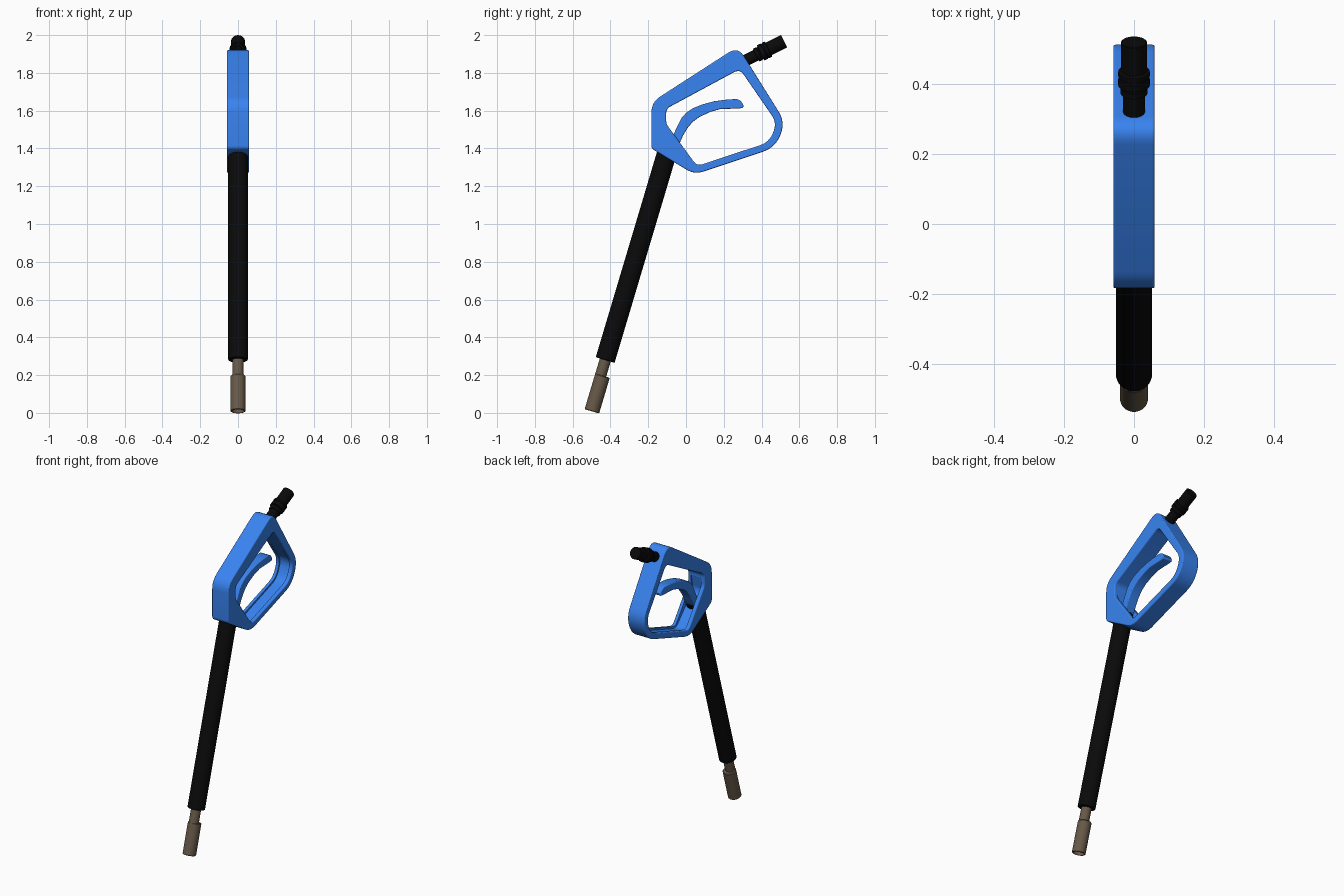
import bpy, bmesh, math
from mathutils import Vector

if "Cube" in bpy.data.objects:
    bpy.data.objects.remove(bpy.data.objects["Cube"])


def material(name, rgb):
    m = bpy.data.materials.new(name)
    m.diffuse_color = (*rgb, 1)
    m.use_nodes = True
    m.node_tree.nodes["Principled BSDF"].inputs["Base Color"].default_value = m.diffuse_color
    return m


BLUE = material("blue_plastic", (0.04, 0.23, 0.88))
BLACK = material("black_rubber", (0.003, 0.003, 0.003))
METAL = material("bronze_metal", (0.135, 0.10, 0.065))


def finish(name, bm, mat):
    bmesh.ops.recalc_face_normals(bm, faces=bm.faces)
    me = bpy.data.meshes.new(name)
    bm.to_mesh(me)
    bm.free()
    me.materials.append(mat)
    ob = bpy.data.objects.new(name, me)
    bpy.context.collection.objects.link(ob)
    return ob


def smooth(ob, angle=35):
    bpy.ops.object.select_all(action='DESELECT')
    bpy.context.view_layer.objects.active = ob
    ob.select_set(True)
    bpy.ops.object.shade_smooth_by_angle(angle=math.radians(angle))


def rounded(corners, n=6):
    """Corners (y, z, cut distance) -> outline with curved corners."""
    out = []
    for i, (y, z, d) in enumerate(corners):
        p = Vector((y, z))
        a = Vector(corners[i - 1][:2]) - p
        b = Vector(corners[(i + 1) % len(corners)][:2]) - p
        a, b = p + a.normalized() * d, p + b.normalized() * d
        for k in range(n + 1):
            t = k / n
            out.append(a * (1 - t) ** 2 + p * 2 * t * (1 - t) + b * t * t)
    return out


def prism(name, pts, half, mat):
    bm = bmesh.new()
    l, r = [[bm.verts.new((x, *p)) for p in pts] for x in (-half, half)]
    bm.faces.new(l)
    bm.faces.new(r)
    for i in range(len(pts)):
        bm.faces.new((l[i - 1], l[i], r[i], r[i - 1]))
    return finish(name, bm, mat)


def ring_prism(name, outer, inner, half, mat):
    bm = bmesh.new()
    loops = [[bm.verts.new((x, *p)) for p in pts]
             for x, pts in ((-half, outer), (half, outer), (half, inner), (-half, inner))]
    for a, b in zip(loops, loops[1:] + loops[:1]):
        for i in range(len(a)):
            bm.faces.new((a[i - 1], a[i], b[i], b[i - 1]))
    return finish(name, bm, mat)


def lathe(name, start, direction, profile, mat, n=32):
    """Revolve (distance, radius) points about an axis in the yz plane."""
    d = Vector((0, *direction)).normalized()
    u = Vector((1, 0, 0))
    v = d.cross(u)
    bm = bmesh.new()
    rings = []
    for t, r in profile:
        c = Vector((0, *start)) + d * t
        rings.append([bm.verts.new(c + r * (math.cos(k * math.tau / n) * u + math.sin(k * math.tau / n) * v))
                      for k in range(n)])
    for a, b in zip(rings, rings[1:]):
        for i in range(n):
            bm.faces.new((a[i - 1], a[i], b[i], b[i - 1]))
    bm.faces.new(rings[0])
    bm.faces.new(rings[-1])
    ob = finish(name, bm, mat)
    smooth(ob)
    return ob


def bevel(ob, width):
    m = ob.modifiers.new("bevel", 'BEVEL')
    m.width, m.segments, m.limit_method = width, 3, 'ANGLE'
    m.angle_limit = math.radians(50)


# Handle: closed loop of grip, post and hand guard
outer = rounded([(-0.183, 1.645, 0.055), (0.275, 1.94, 0.06), (0.527, 1.537, 0.07),
                 (0.472, 1.404, 0.07), (0.045, 1.262, 0.05), (-0.183, 1.40, 0.015)])
inner = rounded([(-0.105, 1.61, 0.025), (0.285, 1.82, 0.035), (0.482, 1.535, 0.05),
                 (0.44, 1.433, 0.05), (0.058, 1.307, 0.03), (-0.105, 1.53, 0.02)])
handle = ring_prism("handle", outer, inner, 0.059, BLUE)
bevel(handle, 0.006)

# Recess along the inside of the guard and the trigger slot in the post
recess = prism("recess_cutter", rounded([(-0.10, 1.605, 0.03), (0.285, 1.81, 0.04), (0.492, 1.535, 0.05),
                                         (0.447, 1.424, 0.05), (0.054, 1.293, 0.03), (-0.125, 1.48, 0.03)]),
               0.036, BLUE)
recess.hide_render = True
recess.hide_set(True)
cut = handle.modifiers.new("recess", 'BOOLEAN')
cut.operation, cut.object, cut.solver = 'DIFFERENCE', recess, 'EXACT'
smooth(handle)

# Trigger lever, curving up from the post
top = [(-0.09, 1.43), (-0.066, 1.475), (-0.025, 1.56), (0.0, 1.588), (0.035, 1.612), (0.09, 1.634),
       (0.15, 1.65), (0.21, 1.658), (0.27, 1.662), (0.29, 1.652), (0.305, 1.628)]
low = [(0.302, 1.615), (0.285, 1.612), (0.18, 1.608), (0.13, 1.594), (0.07, 1.566), (0.035, 1.54),
       (0.008, 1.508), (-0.015, 1.47), (-0.035, 1.425), (-0.06, 1.40)]
trigger = prism("trigger", top + low, 0.033, BLUE)
bevel(trigger, 0.005)
smooth(trigger)

# Lance: sleeve, bare tube and hollow nozzle
down = (-0.325, -1.09)
lathe("lance_sleeve", (-0.085, 1.43), down,
      [(0, 0.048), (0.004, 0.052), (1.197, 0.052), (1.2, 0.049)], BLACK)
lathe("lance_tube", (-0.42, 0.305), down, [(0, 0.03), (0.14, 0.03)], METAL)
lathe("nozzle", (-0.442, 0.197), down,
      [(0, 0.036), (0.004, 0.04), (0.194, 0.04), (0.197, 0.037), (0.197, 0.033), (0.15, 0.03)], METAL)

# Hose connector at the top of the grip
lathe("hose_connector", (0.29, 1.853), (0.2, 0.1),
      [(0, 0.031), (0.09, 0.031), (0.092, 0.038), (0.108, 0.038), (0.11, 0.036), (0.116, 0.036),
       (0.118, 0.045), (0.138, 0.045), (0.14, 0.042), (0.146, 0.042), (0.148, 0.045),
       (0.162, 0.045), (0.165, 0.037), (0.254, 0.037), (0.256, 0.035)], BLACK)
